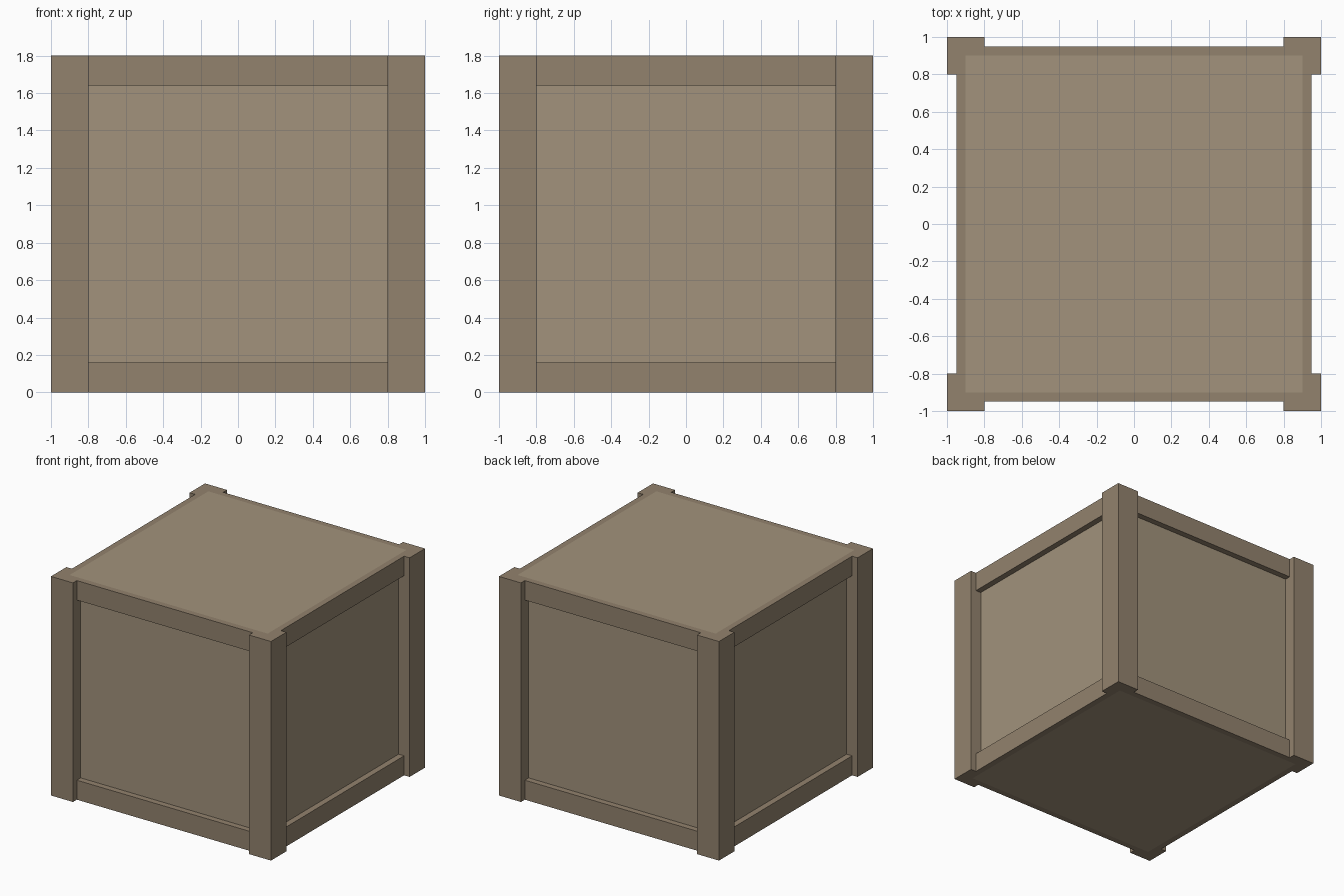
import bpy
import bmesh
from math import pi
from mathutils import Matrix

if "Cube" in bpy.data.objects:
    bpy.data.objects.remove(bpy.data.objects["Cube"])

HEIGHT = 1.8
CORE = 0.9      # half width of the panelled box
RAIL = 0.95     # outer face of the rails
POST = 1.0      # outer face of the corner posts
INNER = 0.8     # inner edge of the corner posts
RAIL_H = 0.16


def material(name, color):
    mat = bpy.data.materials.new(name)
    mat.diffuse_color = (*color, 1)
    mat.use_nodes = True
    mat.node_tree.nodes["Principled BSDF"].inputs["Base Color"].default_value = mat.diffuse_color
    return mat


panel_wood = material("panel_wood", (0.36, 0.29, 0.20))
frame_wood = material("frame_wood", (0.29, 0.225, 0.155))


def prism(name, outline, z0, z1, mat, turn=0):
    """Extrude a counter-clockwise outline from z0 to z1, turned by quarter turns about z."""
    bm = bmesh.new()
    base = bm.faces.new([bm.verts.new((x, y, z0)) for x, y in outline])
    top = bmesh.ops.extrude_face_region(bm, geom=[base], use_keep_orig=True)["geom"]
    verts = [v for v in top if isinstance(v, bmesh.types.BMVert)]
    bmesh.ops.translate(bm, verts=verts, vec=(0, 0, z1 - z0))
    bmesh.ops.rotate(bm, verts=bm.verts, matrix=Matrix.Rotation(turn * pi / 2, 3, 'Z'))
    bmesh.ops.recalc_face_normals(bm, faces=bm.faces)
    mesh = bpy.data.meshes.new(name)
    bm.to_mesh(mesh)
    bm.free()
    mesh.materials.append(mat)
    obj = bpy.data.objects.new(name, mesh)
    bpy.context.collection.objects.link(obj)
    return obj


def rect(x0, x1, y0, y1):
    return [(x0, y0), (x1, y0), (x1, y1), (x0, y1)]


# Panelled box
prism("crate_panels", rect(-CORE, CORE, -CORE, CORE), 0, HEIGHT, panel_wood)

# Corner post wraps round the box corner
post_outline = [(INNER, CORE), (CORE, CORE), (CORE, INNER),
                (POST, INNER), (POST, POST), (INNER, POST)]
rail_outline = rect(-INNER, INNER, -RAIL, -CORE)

# One post and a bottom and top rail per side
for i, side in enumerate(("front", "right", "back", "left")):
    prism(f"corner_post_{i + 1}", post_outline, 0, HEIGHT, frame_wood, i)
    prism(f"{side}_bottom_rail", rail_outline, 0, RAIL_H, frame_wood, i)
    prism(f"{side}_top_rail", rail_outline, HEIGHT - RAIL_H, HEIGHT, frame_wood, i)
